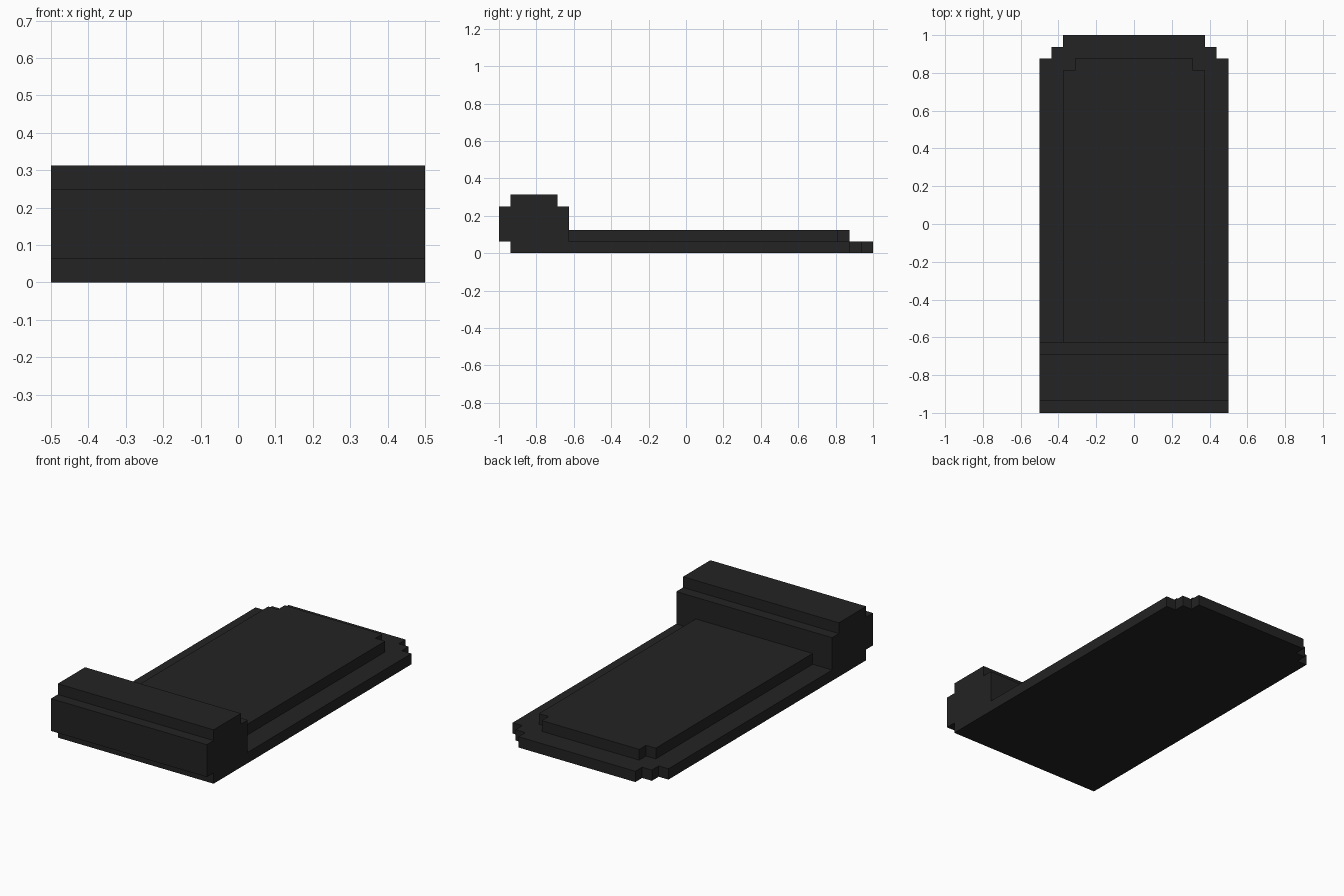
import bpy
import bmesh
from mathutils import Vector

cube = bpy.data.objects.get("Cube")
if cube:
    bpy.data.objects.remove(cube, do_unlink=True)

U = 1 / 16  # grid unit of the blocky design

charcoal = bpy.data.materials.new("charcoal")
charcoal.use_nodes = True
COLOR = (0.0168, 0.0168, 0.0168, 1)
charcoal.diffuse_color = COLOR
charcoal.node_tree.nodes["Principled BSDF"].inputs["Base Color"].default_value = COLOR


def extrude_outline(name, points, offset):
    """Solid made by sweeping a closed outline (in grid units) along offset."""
    bm = bmesh.new()
    face = bm.faces.new([bm.verts.new(Vector(p) * U) for p in points])
    swept = bmesh.ops.extrude_face_region(bm, geom=[face])["geom"]
    verts = [v for v in swept if isinstance(v, bmesh.types.BMVert)]
    bmesh.ops.translate(bm, verts=verts, vec=Vector(offset) * U)
    bmesh.ops.recalc_face_normals(bm, faces=bm.faces)
    mesh = bpy.data.meshes.new(name)
    bm.to_mesh(mesh)
    bm.free()
    mesh.materials.append(charcoal)
    obj = bpy.data.objects.new(name, mesh)
    bpy.context.collection.objects.link(obj)
    return obj


def stepped_slab(name, half_outline, z):
    """Slab one unit thick, its right-hand outline mirrored across x."""
    outline = [(x, y, z) for x, y in half_outline]
    outline += [(-x, y, z) for x, y in reversed(half_outline)]
    return extrude_outline(name, outline, (0, 0, 1))


# Thin base with two-step back corners
stepped_slab("base_sheet",
             [(8, -15), (8, 14), (7, 14), (7, 15), (6, 15), (6, 16)], 0)

# Raised pad with single-step back corners
stepped_slab("raised_pad", [(6, -10), (6, 13), (5, 13), (5, 14)], 1)

# Blocky roll across the front end
roll_profile = [(-16, 1), (-10, 1), (-10, 4), (-11, 4), (-11, 5),
                (-15, 5), (-15, 4), (-16, 4)]
extrude_outline("front_roll", [(-8, y, z) for y, z in roll_profile], (16, 0, 0))
